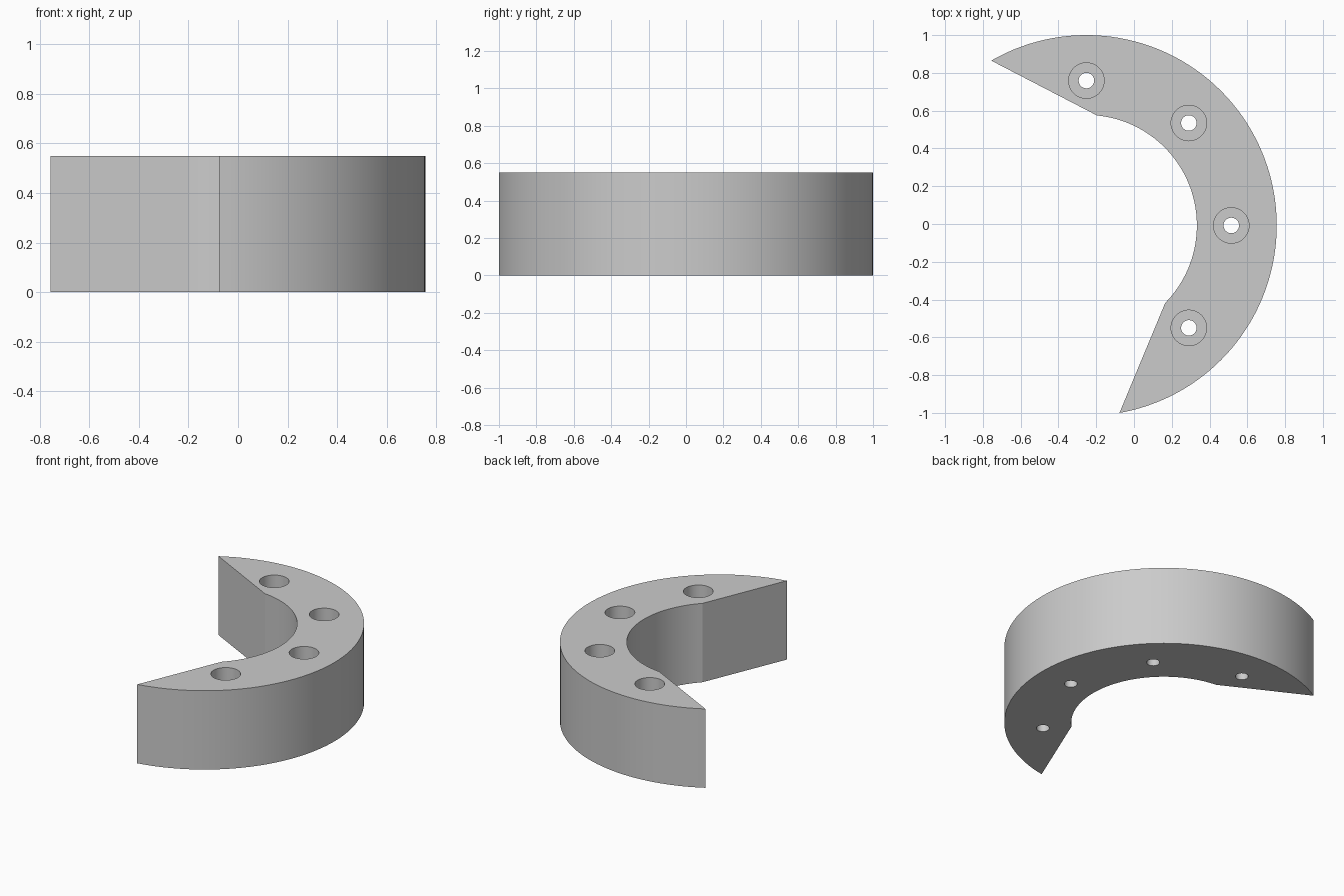
import bpy
import bmesh
from math import cos, sin, radians, pi

cube = bpy.data.objects.get("Cube")
if cube:
    bpy.data.objects.remove(cube, do_unlink=True)

R_OUT, R_IN, R_BOLT = 1.0077, 0.585, 0.767
CX, CY = -0.252, -0.0077
HEIGHT = 0.55
HOLE_R, BORE_R, BORE_FLOOR = 0.041, 0.094, 0.2


def polar(radius, degrees):
    a = radians(degrees)
    return CX + radius * cos(a), CY + radius * sin(a)


def arc(radius, start, end, steps):
    return [polar(radius, start + (end - start) * i / steps) for i in range(steps + 1)]


def make_object(name, bm):
    bmesh.ops.recalc_face_normals(bm, faces=bm.faces[:])
    mesh = bpy.data.meshes.new(name)
    bm.to_mesh(mesh)
    bm.free()
    obj = bpy.data.objects.new(name, mesh)
    bpy.context.collection.objects.link(obj)
    return obj


# Plain grey material
grey = bpy.data.materials.new("light_grey")
grey.use_nodes = True
colour = (0.6, 0.6, 0.6, 1)
grey.diffuse_color = colour
grey.node_tree.nodes["Principled BSDF"].inputs["Base Color"].default_value = colour

# Crescent block: wide outer arc joined to a shorter inner arc by slanted ends
outline = arc(R_OUT, -80, 120, 80) + arc(R_IN, 84.5, -44.5, 48)
bm = bmesh.new()
base = bm.faces.new([bm.verts.new((x, y, 0)) for x, y in outline])
top = bmesh.ops.extrude_face_region(bm, geom=[base], use_keep_orig=True)["geom"]
bmesh.ops.translate(bm, vec=(0, 0, HEIGHT),
                    verts=[v for v in top if isinstance(v, bmesh.types.BMVert)])
block = make_object("crescent_block", bm)
block.data.materials.append(grey)

# Stepped cutters: narrow through hole with a wide counterbore above
bm = bmesh.new()
SIDES = 48
steps = [(HOLE_R, -0.1), (HOLE_R, BORE_FLOOR), (BORE_R, BORE_FLOOR), (BORE_R, HEIGHT + 0.1)]
for angle in (-45, 0, 45, 90):
    hx, hy = polar(R_BOLT, angle)
    rings = [[bm.verts.new((hx + r * cos(2 * pi * i / SIDES),
                            hy + r * sin(2 * pi * i / SIDES), z)) for i in range(SIDES)]
             for r, z in steps]
    for low, high in zip(rings, rings[1:]):
        for i in range(SIDES):
            j = (i + 1) % SIDES
            bm.faces.new((low[i], low[j], high[j], high[i]))
    bm.faces.new(rings[0][::-1])
    bm.faces.new(rings[-1])
cutter = make_object("screw_hole_cutter", bm)
cutter.data.materials.append(grey)
cutter.hide_render = True

# Cut the holes and drop the cutter
cut = block.modifiers.new("screw_holes", "BOOLEAN")
cut.operation = "DIFFERENCE"
cut.solver = "EXACT"
cut.object = cutter
bpy.ops.object.select_all(action="DESELECT")
bpy.context.view_layer.objects.active = block
block.select_set(True)
bpy.ops.object.modifier_apply(modifier=cut.name)
bpy.data.objects.remove(cutter, do_unlink=True)

# Smooth curved walls, crisp corners
bpy.ops.object.shade_smooth_by_angle(angle=radians(20))
